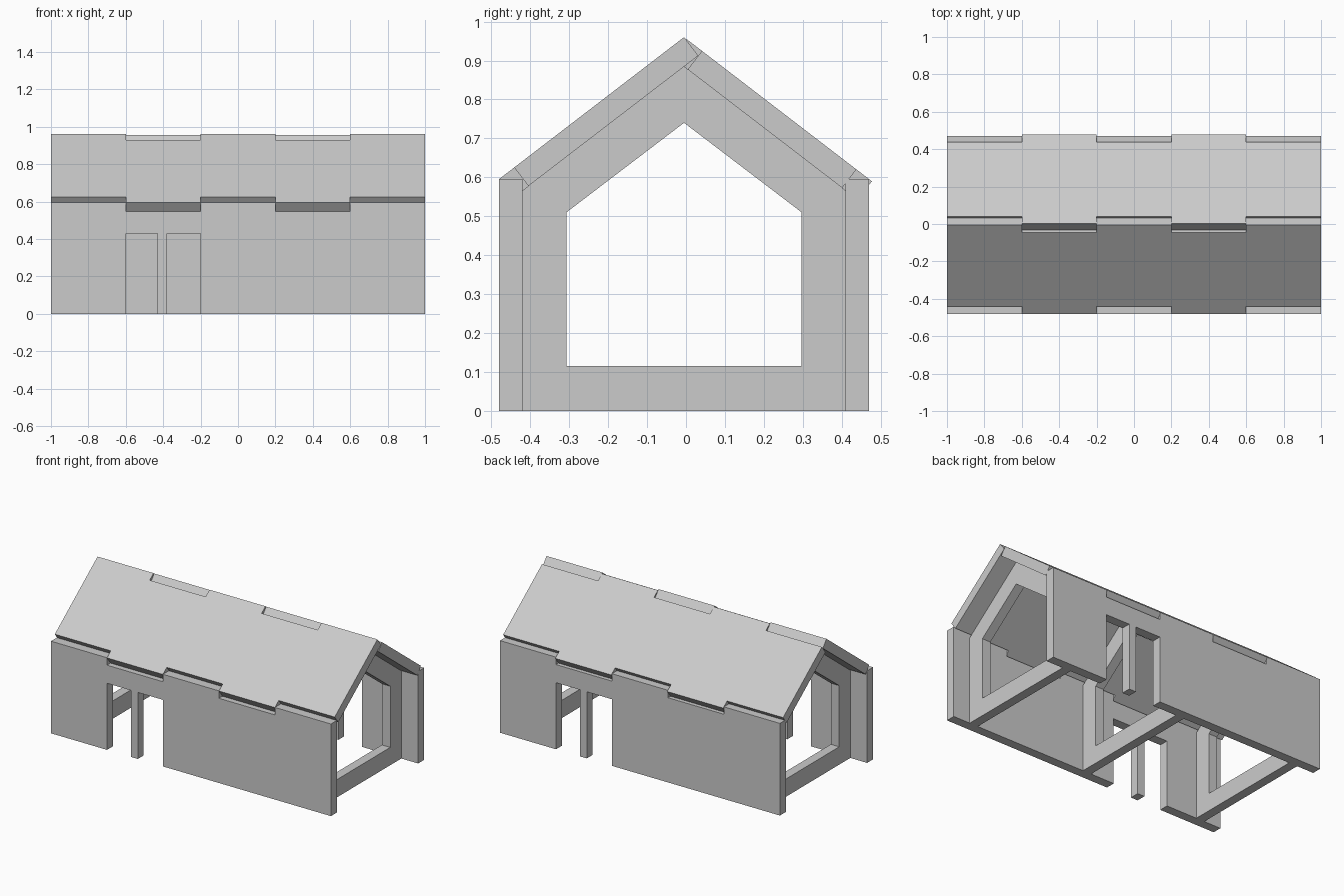
import bpy, bmesh, math
from mathutils import Vector

cube = bpy.data.objects.get("Cube")
if cube:
    bpy.data.objects.remove(cube, do_unlink=True)

plaster = bpy.data.materials.new("plain_grey")
plaster.use_nodes = True
GREY = (0.6, 0.6, 0.6, 1)
plaster.diffuse_color = GREY
plaster.node_tree.nodes["Principled BSDF"].inputs["Base Color"].default_value = GREY

MID = -0.005                     # centre line of the walls and frames
RIDGE = 0.96
THICK = 0.06
SLOPE = math.radians(37.5)
COS, SIN = math.cos(SLOPE), math.sin(SLOPE)
STEPS = [-1, -0.6, -0.2, 0.2, 0.6, 1]


def slab(name, outline, place, depth):
    """Extrude a flat outline, mapped to space by place(a, b), along depth."""
    bm = bmesh.new()
    face = bm.faces.new([bm.verts.new(place(a, b)) for a, b in outline])
    extruded = bmesh.ops.extrude_face_region(bm, geom=[face], use_keep_orig=True)
    moved = [v for v in extruded["geom"] if isinstance(v, bmesh.types.BMVert)]
    bmesh.ops.translate(bm, verts=moved, vec=Vector(depth))
    bmesh.ops.recalc_face_normals(bm, faces=bm.faces)
    mesh = bpy.data.meshes.new(name)
    bm.to_mesh(mesh)
    bm.free()
    mesh.materials.append(plaster)
    obj = bpy.data.objects.new(name, mesh)
    bpy.context.collection.objects.link(obj)
    return obj


def fingers(plain, tab):
    """Stepped edge along x, alternating between two levels."""
    edge = []
    for i in range(5):
        level = tab if i % 2 else plain
        edge += [(STEPS[i], level), (STEPS[i + 1], level)]
    return edge


# Walls: notched top edge, paired doorway with a slim post between
doorway = [(-0.2, 0), (-0.2, 0.43), (-0.38, 0.43), (-0.38, 0),
           (-0.43, 0), (-0.43, 0.43), (-0.6, 0.43), (-0.6, 0)]
wall = fingers(0.595, 0.547) + [(1, 0)] + doorway + [(-1, 0)]
slab("front_wall", wall, lambda a, b: (a, MID - 0.475, b), (0, THICK, 0))
slab("back_wall", wall, lambda a, b: (-a, MID + 0.475, b), (0, -THICK, 0))

# Roof panels: finger joints at ridge and eaves, interlocking at the ridge
for name, side, ridge_edge, shift in (("front_roof", -1, (0, 0.05), 0),
                                      ("back_roof", 1, (0.05, 0), 0.008)):
    outline = fingers(*ridge_edge) + fingers(0.55, 0.6)[::-1]
    slab(name, outline,
         lambda a, s: (a, MID + side * (s + shift) * COS, RIDGE - (s + shift) * SIN),
         (0, -side * THICK * SIN, -THICK * COS))

# Frames: house-shaped rings under the roof, drawn as two mirrored halves
half = [(0, 0), (0.415, 0), (0.415, 0.566), (0, 0.885),
        (0, 0.74), (0.302, 0.51), (0.302, 0.115), (0, 0.115)]
for label, x in (("right", -0.85), ("middle", 0), ("left", 0.85)):
    outer, inner = half[1:4], half[4:7]
    mirrored = lambda pts: [(-y, z) for y, z in pts]
    # Bridge the outer and inner loops so the ring has clean quads
    loops = []
    bm = bmesh.new()
    for pts in (outer, inner[::-1]):
        ring = pts + mirrored(pts[:2])[::-1]
        if pts is not outer:
            ring = inner[::-1] + mirrored(inner[1:])
        loops.append([bm.verts.new((x - 0.03, MID + y, z)) for y, z in ring])
    faces = []
    for i in range(5):
        j = (i + 1) % 5
        faces.append(bm.faces.new((loops[0][i], loops[0][j], loops[1][j], loops[1][i])))
    grown = bmesh.ops.extrude_face_region(bm, geom=faces, use_keep_orig=True)
    moved = [v for v in grown["geom"] if isinstance(v, bmesh.types.BMVert)]
    bmesh.ops.translate(bm, verts=moved, vec=(THICK, 0, 0))
    bmesh.ops.recalc_face_normals(bm, faces=bm.faces)
    mesh = bpy.data.meshes.new(label + "_frame")
    bm.to_mesh(mesh)
    bm.free()
    mesh.materials.append(plaster)
    bpy.context.collection.objects.link(bpy.data.objects.new(label + "_frame", mesh))
